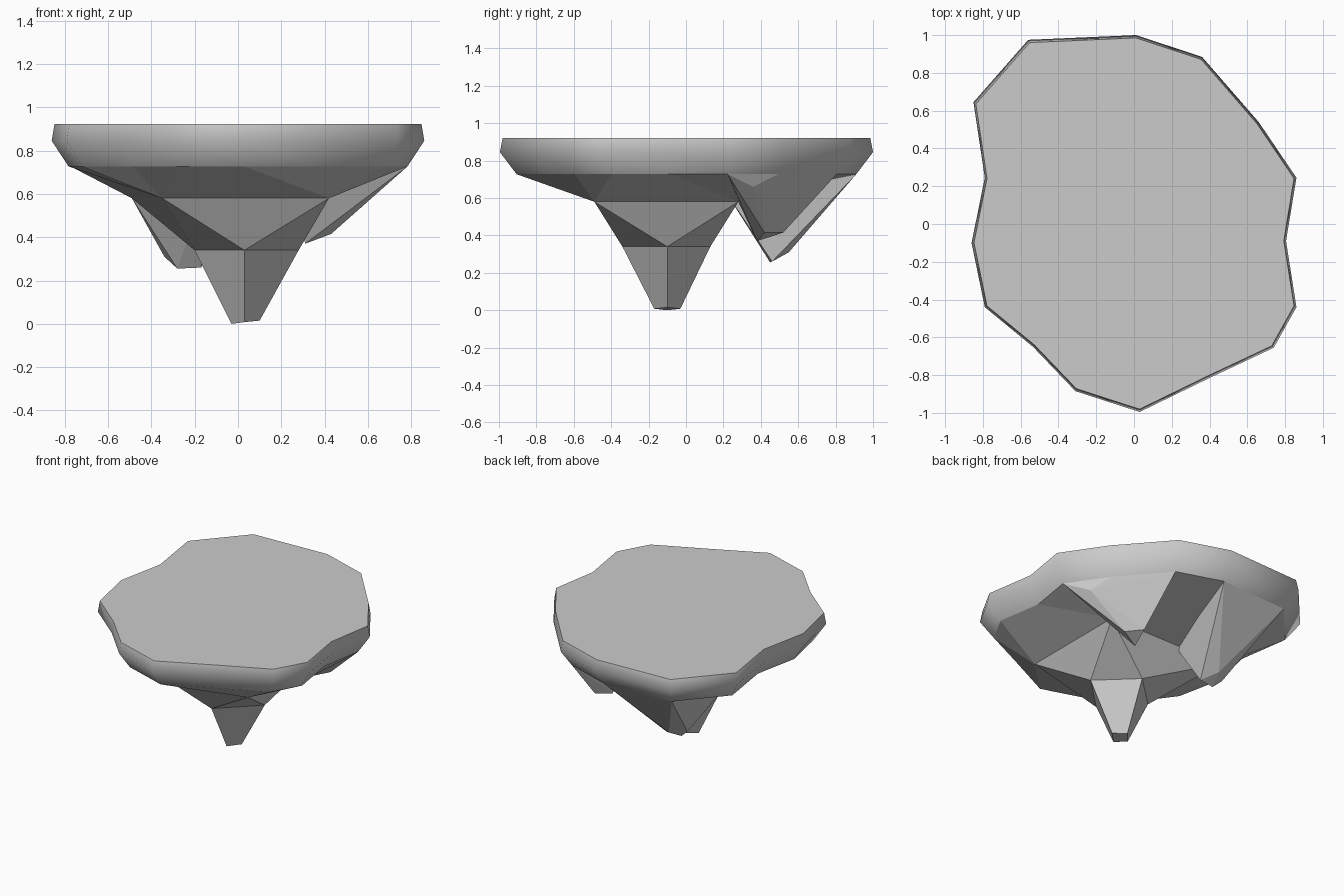
import bpy, bmesh, math

if "Cube" in bpy.data.objects:
    bpy.data.objects.remove(bpy.data.objects["Cube"])

# island outline, counter-clockwise from the front point
OUT = [(.03, -.995), (.40, -.815), (.74, -.655), (.86, -.44), (.805, -.09), (.86, .245),
       (.66, .54), (.36, .885), (.01, 1.0), (-.56, .975), (-.85, .645), (-.79, .245),
       (-.86, -.10), (-.79, -.44), (-.535, -.65), (-.31, -.885)]


def ring(scale, z):
    return [(x * scale, y * scale, z) for x, y in OUT]


def finish(name, bm):
    bmesh.ops.recalc_face_normals(bm, faces=bm.faces)
    me = bpy.data.meshes.new(name)
    bm.to_mesh(me)
    bm.free()
    ob = bpy.data.objects.new(name, me)
    bpy.context.collection.objects.link(ob)
    return ob


def strip(bm, upper, lower):
    """Join two equal-length loops, dropping repeated vertices."""
    n = len(upper)
    for i in range(n):
        j = (i + 1) % n
        f = list(dict.fromkeys((upper[i], upper[j], lower[j], lower[i])))
        if len(f) > 2:
            bm.faces.new(f)


def hull(name, pts):
    bm = bmesh.new()
    for p in pts:
        bm.verts.new(p)
    r = bmesh.ops.convex_hull(bm, input=bm.verts)
    spare = {g for g in r["geom_interior"] + r["geom_unused"] if isinstance(g, bmesh.types.BMVert)}
    bmesh.ops.delete(bm, geom=list(spare), context='VERTS')
    return finish(name, bm)


low = ring(.91, .727)

# flat top with rounded rim
bm = bmesh.new()
loops = [[bm.verts.new(p) for p in r] for r in (ring(.985, .922), ring(1, .845), low)]
bm.faces.new(loops[0])
for a, b in zip(loops, loops[1:]):
    strip(bm, a, b)
rim = finish("island_top", bm)
bpy.context.view_layer.objects.active = rim
rim.select_set(True)
bpy.ops.object.shade_smooth_by_angle(angle=math.radians(50))

# main rock: rim narrows to four corners, twists to a diamond, ends in a blunt tip
bm = bmesh.new()
top = [bm.verts.new(p) for p in low]
A, B, C, D = [bm.verts.new((x, y, .58)) for x, y in
              ((-.35, -.49), (.42, -.49), (.42, .28), (-.49, .28))]
strip(bm, top, [B] * 4 + [C] * 4 + [D] * 4 + [A] * 4)
mid = [bm.verts.new((x, y, .34)) for x, y in ((.03, -.34), (.28, -.10), (.04, .13), (-.20, -.10))]
tip = [bm.verts.new(p) for p in ((.03, -.17, .008), (.10, -.10, .015), (.03, -.03, .008), (-.03, -.10, 0))]
corners = [A, B, C, D]
for i in range(4):
    j = (i + 1) % 4
    bm.faces.new((corners[i], corners[j], mid[i]))
    bm.faces.new((corners[j], mid[j], mid[i]))
strip(bm, mid, tip)
bm.faces.new(tip)
finish("main_rock", bm)

# back left rock spike
hull("back_left_rock", [low[8], low[9], (-.49, .27, .58), (-.15, .22, .62),
                        (-.28, .45, .255), (-.17, .46, .26), (-.34, .47, .31), (-.25, .55, .31)])

# back right rock spike, with a low shoulder below the rim
hull("back_right_rock", [low[5], low[6], low[7], (.25, .27, .6), (.67, .36, .66),
                         (.31, .38, .37), (.43, .42, .415), (.35, .52, .415)])
